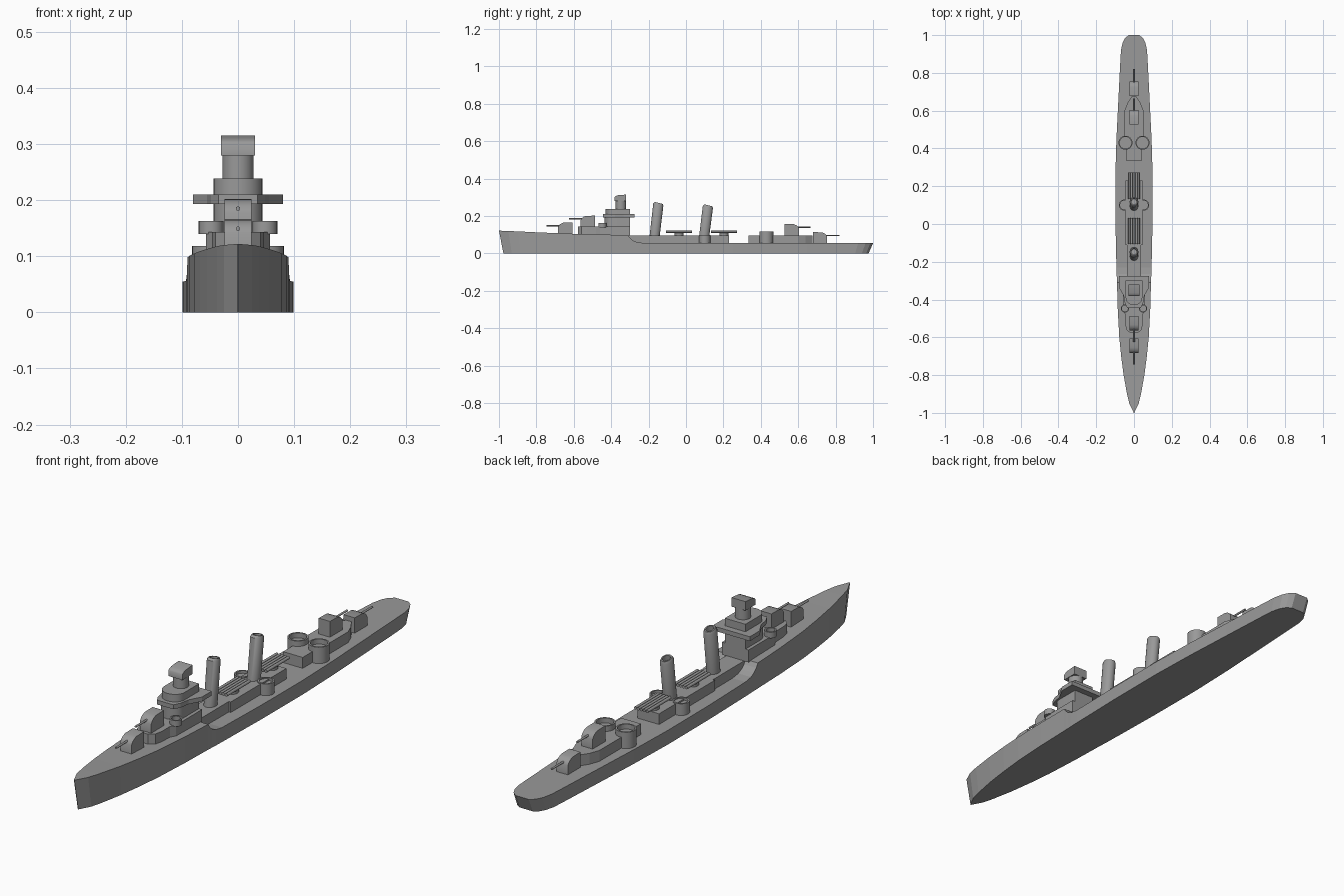
import bpy, bmesh, math
from mathutils import Vector

if "Cube" in bpy.data.objects:
    bpy.data.objects.remove(bpy.data.objects["Cube"])

grey = bpy.data.materials.new("warship grey")
grey.use_nodes = True
colour = (0.32, 0.32, 0.32, 1)
grey.diffuse_color = colour
grey.node_tree.nodes["Principled BSDF"].inputs["Base Color"].default_value = colour


def finish(name, bm, smooth=None):
    bmesh.ops.recalc_face_normals(bm, faces=bm.faces)
    mesh = bpy.data.meshes.new(name)
    bm.to_mesh(mesh)
    bm.free()
    mesh.materials.append(grey)
    ob = bpy.data.objects.new(name, mesh)
    bpy.context.collection.objects.link(ob)
    if smooth:
        bpy.ops.object.select_all(action='DESELECT')
        ob.select_set(True)
        bpy.context.view_layer.objects.active = ob
        bpy.ops.object.shade_smooth_by_angle(angle=math.radians(smooth))
    return ob


def loft(name, rings, smooth=None):
    """Skin closed rings of points and cap both ends."""
    bm = bmesh.new()
    rows = [[bm.verts.new(p) for p in ring] for ring in rings]
    n = len(rows[0])
    for a, b in zip(rows, rows[1:]):
        for i in range(n):
            bm.faces.new((a[i], a[(i + 1) % n], b[(i + 1) % n], b[i]))
    bm.faces.new(rows[0])
    bm.faces.new(rows[-1])
    return finish(name, bm, smooth)


def deck_block(name, half, z0, z1, smooth=None):
    """Vertical block from the +x half of its outline, mirrored."""
    pts = half + [(-x, y) for x, y in reversed(half) if x > 0]
    return loft(name, [[(x, y, z) for x, y in pts] for z in (z0, z1)], smooth)


def box(name, w, y0, y1, z0, z1):
    return deck_block(name, [(w, y0), (w, y1)], z0, z1)


def disc(cx, cy, rx, ry, z, n=24):
    return [(cx + rx * math.cos(2 * math.pi * i / n),
             cy + ry * math.sin(2 * math.pi * i / n), z) for i in range(n)]


def drum(name, x, y, r, z0, z1):
    return loft(name, [disc(x, y, r, r, z) for z in (z0, z1)], 40)


def tub(name, x, y, r, z0, z1, wall=0.006):
    """Open round tub with a floor at z0."""
    levels = [(r, z0), (r, z1), (r - wall, z1), (r - wall, z0 + 0.004)]
    return loft(name, [disc(x, y, q, q, z) for q, z in levels], 40)


def rod(name, x, y0, y1, z, r, n=10):
    ring = [(r * math.cos(2 * math.pi * i / n), r * math.sin(2 * math.pi * i / n))
            for i in range(n)]
    return loft(name, [[(x + a, y, z + b) for a, b in ring] for y in (y0, y1)], 40)


def side_block(name, profile, w):
    """Side profile of (y, z) points extruded across the ship."""
    return loft(name, [[(x, y, z) for y, z in profile] for x in (-w, w)], 50)


# Hull: stations of position, half beam and deck height
stations = [(-1, 0.001, .122), (-.95, .025, .12), (-.9, .037, .118), (-.8, .055, .113),
            (-.7, .068, .109), (-.6, .078, .105), (-.45, .086, .101), (-.31, .09, .098),
            (-.3, .0905, .083), (-.285, .091, .07), (-.265, .092, .061), (-.23, .093, .056),
            (0, .098, .055), (.25, .099, .055), (.45, .093, .055), (.65, .083, .055),
            (.85, .073, .055), (.92, .069, .055), (.96, .06, .055), (.985, .047, .055),
            (1, .028, .055)]
rings = []
for y, w, z in stations:
    yb = y * (1 - 0.024 * y ** 4)
    rings.append([(-w, y, z), (w, y, z), (w, yb, 0), (-w, yb, 0)])
loft("hull", rings)

# Midship deckhouses
box("forward_deckhouse", .038, -.32, -.1, .05, .096)
box("midship_deckhouse", .046, -.11, .23, .05, .096)

# Aft deckhouse with round gun sponsons
deck_block("aft_deckhouse", [(.042, .335), (.042, .4), (.05, .46), (.05, .6),
                             (.035, .64), (.012, .675)], .05, .097)

# Bridge structure, tier by tier
deck_block("forward_gun_deck", [(.02, -.577), (.04, -.56), (.046, -.53), (.046, -.48),
                                (.057, -.46), (.057, -.3)], .095, .143)


def rounded_front(name, w, y0, y1, depth, z0, z1):
    arc = [(w * math.sin(a * math.pi / 12), y0 + depth * (1 - math.cos(a * math.pi / 12)))
           for a in range(7)]
    return deck_block(name, arc + [(w, y1)], z0, z1, 40)


rounded_front("lower_bridge", .044, -.435, -.3, .04, .14, .193)
deck_block("bridge_wing_platform", [(.035, -.445), (.048, -.42), (.055, -.38), (.08, -.335),
                                    (.08, -.275)], .193, .21)
rounded_front("upper_bridge", .044, -.43, -.3, .04, .21, .239)
drum("director_pedestal", 0, -.348, .028, .235, .282)
side_block("director_housing", [(-.382, .28), (-.382, .301), (-.377, .306), (-.365, .311),
                                (-.32, .315), (-.32, .28)], .03)

# Light gun tubs on both sides
for side, s in (("left", 1), ("right", -1)):
    tub("bridge_tub_" + side, s * .048, -.447, .022, .14, .163)
    drum("midship_platform_" + side, s * .05, .1, .03, .05, .09)
    tub("midship_tub_" + side, s * .05, .1, .03, .082, .1)
    drum("aft_sponson_" + side, s * .045, .43, .037, .05, .097)
    tub("aft_tub_" + side, s * .045, .43, .037, .095, .118)


# Raked funnels with a recessed mouth
def funnel(name, y, height):
    base, rake = .09, .02
    levels = [(base, 0, 1), (height - .008, rake, 1), (height, rake + .003, .8),
              (height, rake + .003, .6), (height - .02, rake, .6)]
    return loft(name, [[(px, py, pz - (py - y - dy) * .25 * (pz > base))
                        for px, py, pz in disc(0, y + dy, .023 * k, .027 * k, z)]
                       for z, dy, k in levels], 40)


funnel("fore_funnel", -.168, .27)
funnel("aft_funnel", .097, .257)

# Torpedo mounts
for name, y in (("fore", -.037), ("aft", .203)):
    drum(name + "_torpedo_turntable", 0, y, .024, .094, .112)
    for i in range(5):
        rod(f"{name}_torpedo_tube_{i + 1}", (i - 2) * .0125, y - .07, y + .07, .116, .006)


# Main guns: shield and barrel; d is the facing along y
def main_gun(name, front, d, z, height, barrel_z, muzzle):
    top = z + height
    shape = [(0, z), (0, top - .024), (.006, top - .014), (.016, top - .006),
             (.03, top - .001), (.077, top), (.077, z)]
    side_block(name + "_gun_shield", [(front - d * a, b) for a, b in shape], .024)
    rod(name + "_gun_barrel", 0, front - d * .02, muzzle, barrel_z, .004)


main_gun("bow", -.684, -1, .1, .066, .149, -.745)
main_gun("upper_bow", -.564, -1, .14, .062, .185, -.625)
main_gun("upper_stern", .604, 1, .095, .063, .141, .665)
main_gun("stern", .755, 1, .053, .061, .096, .82)
